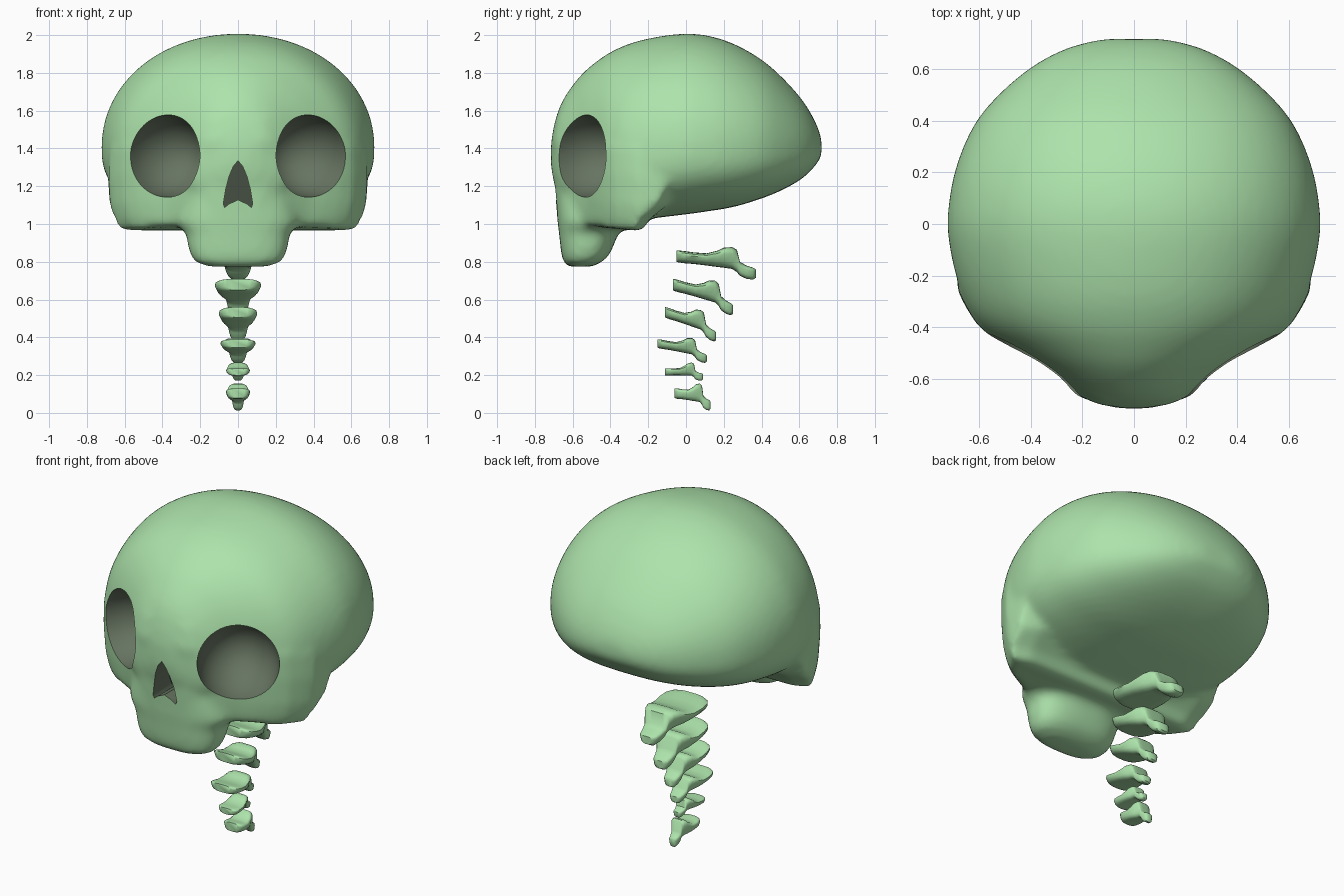
import bpy, bmesh, math
from mathutils import Vector

if "Cube" in bpy.data.objects:
    bpy.data.objects.remove(bpy.data.objects["Cube"])


def material(name, rgb):
    m = bpy.data.materials.new(name)
    m.diffuse_color = (*rgb, 1)
    m.use_nodes = True
    m.node_tree.nodes["Principled BSDF"].inputs["Base Color"].default_value = m.diffuse_color
    return m


BONE = material("pale green bone", (0.42, 0.77, 0.41))
HOLLOW = material("dark hollow", (0.135, 0.175, 0.12))


def loft(name, rings, mat):
    """Closed solid through equally long rings of points."""
    bm = bmesh.new()
    rows = [[bm.verts.new(p) for p in r] for r in rings]
    n = len(rows[0])
    for a, b in zip(rows, rows[1:]):
        for i in range(n):
            bm.faces.new((a[i], a[(i + 1) % n], b[(i + 1) % n], b[i]))
    bm.faces.new(rows[0][::-1])
    bm.faces.new(rows[-1])
    bmesh.ops.recalc_face_normals(bm, faces=bm.faces)
    me = bpy.data.meshes.new(name)
    bm.to_mesh(me)
    bm.free()
    me.materials.append(mat)
    ob = bpy.data.objects.new(name, me)
    bpy.context.collection.objects.link(ob)
    return ob


def oval(n, power=2.0, low=None):
    """Unit superellipse points, optionally with another power below."""
    out = []
    for i in range(n):
        a = 2 * math.pi * (i + .5) / n
        c, s = math.cos(a), math.sin(a)
        p = power if s > 0 or low is None else low
        out.append((math.copysign(abs(c) ** (2 / p), c), math.copysign(abs(s) ** (2 / p), s)))
    return out


def refine(rows, steps):
    """Smooth curve through rows of numbers."""
    pts = [Vector(r) for r in rows]
    out = []
    for i in range(len(pts) - 1):
        p0, p1, p2, p3 = pts[max(i - 1, 0)], pts[i], pts[i + 1], pts[min(i + 2, len(pts) - 1)]
        for k in range(steps):
            t = k / steps
            out.append(.5 * (2 * p1 + (p2 - p0) * t + (2 * p0 - 5 * p1 + 4 * p2 - p3) * t * t
                             + (3 * p1 - p0 - 3 * p2 + p3) * t ** 3))
    return out + [pts[-1]]


def bake(ob):
    """Apply the modifiers of an object."""
    dg = bpy.context.evaluated_depsgraph_get()
    me = bpy.data.meshes.new_from_object(ob.evaluated_get(dg))
    ob.modifiers.clear()
    ob.data = me


def smooth(ob, angle):
    bpy.ops.object.select_all(action='DESELECT')
    ob.select_set(True)
    bpy.context.view_layer.objects.active = ob
    bpy.ops.object.shade_smooth_by_angle(angle=math.radians(angle))


# Cranium: sections along y (y, half width, top, bottom)
cranium_rows = [
    (-.715, .06, 1.43, 1.30), (-.695, .14, 1.54, 1.2), (-.655, .24, 1.65, 1.12),
    (-.58, .34, 1.76, 1.09), (-.5, .46, 1.84, 1.06), (-.39, .6, 1.915, 1.035),
    (-.25, .675, 1.97, 1.025), (-.05, .72, 2.005, 1.045), (.1, .715, 2.0, 1.065),
    (.25, .68, 1.955, 1.09), (.4, .61, 1.87, 1.135), (.52, .505, 1.765, 1.185),
    (.62, .38, 1.65, 1.245), (.685, .25, 1.54, 1.31), (.718, .12, 1.45, 1.36)]
rings = []
for y, w, top, bot in refine(cranium_rows, 4):
    mid = bot + (top - bot) * .37
    # the underside is flatter than the dome
    rings.append([(w * c, y, mid + s * ((top - mid) if s > 0 else (mid - bot)))
                  for c, s in oval(64, 2.05, 2.7)])
skull = loft("skull", rings, BONE)

# Cheeks: wedge shaped footprint stacked in z (z, x scale, front scale, back y)
front = refine([(0, -.712), (.1, -.708), (.18, -.685), (.26, -.63), (.38, -.545), (.48, -.49),
                (.61, -.395), (.685, -.26)], 2)
rings = []
for z, sx, sy, back in [(.965, .91, .95, -.23), (1.02, .955, .96, -.2), (1.1, .985, .97, -.1),
                        (1.25, 1.0, .985, -.04), (1.4, .99, 1.0, -.04), (1.52, .92, .965, -.06)]:
    half = [(x * sx, y * sy) for x, y in front]
    half += [(.69 * sx, back - .05), (.58 * sx, back), (0, back)]
    ring = half + [(-x, y) for x, y in half[-2:0:-1]]
    rings.append([(x, y, z + .1 * max(0, -.28 - y)) for x, y in ring])
cheeks = loft("cheeks", rings, BONE)

# Upper jaw: (z, half width, front y, back y)
jaw_rows = [(.774, .15, -.62, -.50), (.795, .22, -.648, -.45), (.83, .25, -.658, -.41),
            (.88, .264, -.665, -.385), (.95, .275, -.672, -.36), (1.01, .33, -.68, -.26),
            (1.15, .3, -.69, -.2)]
rings = [[(w * c, (yf + yb) / 2 + (yf - yb) / 2 * s, z) for c, s in oval(40, 2.6)]
         for z, w, yf, yb in jaw_rows]
jaw = loft("upper_jaw", rings, BONE)

# Fuse the three masses into one soft form
for ob in (skull, cheeks, jaw):
    ob.select_set(True)
bpy.context.view_layer.objects.active = skull
bpy.ops.object.join()
m = skull.modifiers.new("fuse", 'REMESH')
m.mode, m.voxel_size = 'VOXEL', .02
m = skull.modifiers.new("soften", 'SMOOTH')
m.factor, m.iterations = .5, 10
bake(skull)
skull.data.materials.clear()
skull.data.materials.append(BONE)

# Eye socket cutters: deep bowl plus straight mouth, facing outwards
cutters = []
for side in (1, -1):
    out = Vector((side * .56, -.83, 0)).normalized()
    across = Vector((0, 0, 1)).cross(out)
    centre = Vector((side * .387, -.55, 1.36))
    prof = [(1, .3), (1, 0)] + [(math.cos(a), -.27 * math.sin(a))
                               for a in (.2, .4, .6, .8, 1.0, 1.2, 1.35, 1.5)]
    cutters.append(loft("socket_cutter", [
        [centre + across * (.222 * r * c) + Vector((0, 0, .22 * r * s)) + out * d
         for c, s in oval(48)] for r, d in prof], HOLLOW))

# Nose cutter: pointed arch with a notched base, its inner wall leaning forward
half = [(0, 1.335), (.025, 1.305), (.048, 1.25), (.066, 1.18), (.078, 1.105),
        (.07, 1.088), (.045, 1.108), (.02, 1.118), (0, 1.128)]
shape = half + [(-x, z) for x, z in half[-2:0:-1]]
cutters.append(loft("nose_cutter", [[(x, -.9, z) for x, z in shape],
                                    [(x, -.5 - (z - 1.09) * .6, z) for x, z in shape]], HOLLOW))

for cut in cutters:
    m = skull.modifiers.new("cut", 'BOOLEAN')
    m.operation, m.solver, m.object = 'DIFFERENCE', 'EXACT', cut
    m.material_mode = 'TRANSFER'
bake(skull)
for cut in cutters:
    bpy.data.objects.remove(cut)
smooth(skull, 40)

# Vertebra profile: (position along length, width, top, bottom)
bone_rows = [(0, .6, 0, -.06), (.03, .82, 0, -.064), (.1, .97, -.003, -.068), (.22, 1, -.01, -.072),
             (.38, .95, -.015, -.08), (.52, .88, 0, -.088), (.6, .8, .016, -.092),
             (.7, .68, .018, -.098), (.76, .58, .005, -.115), (.8, .5, -.06, -.135),
             (.88, .44, -.08, -.15), (.96, .38, -.09, -.155), (1, .24, -.1, -.145)]
# (front y, back y, front top z, half width, height scale, tilt)
spine = [(-.05, .37, .86, .155, 1, 0), (-.07, .25, .71, .135, 1, -.04), (-.11, .16, .56, .112, .9, -.045),
         (-.15, .11, .39, .102, .75, -.01), (-.11, .09, .235, .07, .6, .03), (-.06, .13, .13, .07, .85, .015)]
for k, (y0, y1, z0, w, h, tilt) in enumerate(spine):
    rings = []
    for t, rw, top, bot in bone_rows:
        mid, hz = (top + bot) / 2 * h, (top - bot) / 2 * h
        rings.append([(w * rw * c * (.87 + .13 * s), y0 + t * (y1 - y0), z0 + tilt * t + mid + hz * s)
                      for c, s in oval(20, 3.6)])
    smooth(loft(f"vertebra_{k + 1}", rings, BONE), 45)
